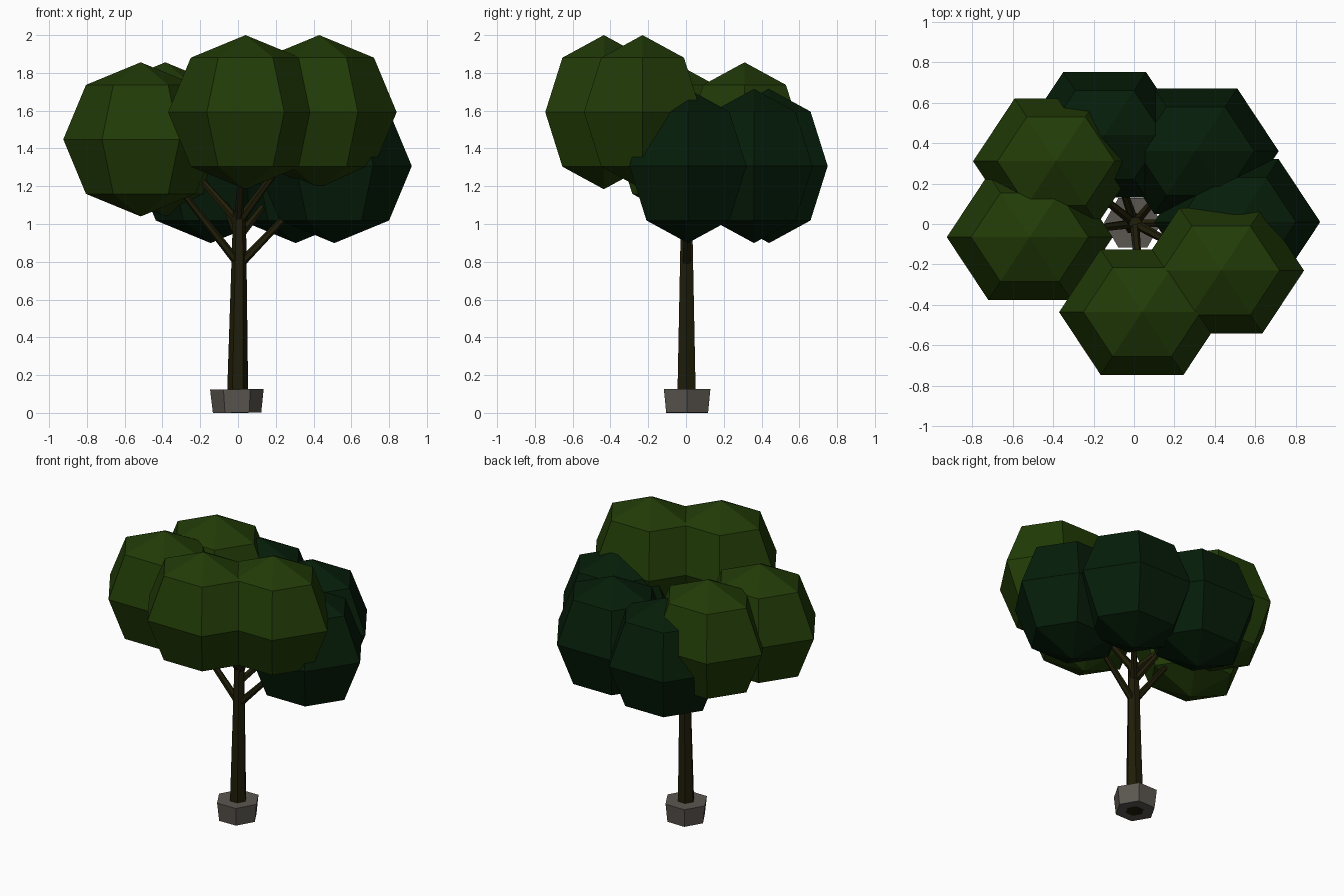
import bpy, bmesh, math
from mathutils import Vector, Matrix

if "Cube" in bpy.data.objects:
    bpy.data.objects.remove(bpy.data.objects["Cube"])


def material(name, rgb):
    m = bpy.data.materials.new(name)
    m.diffuse_color = (*rgb, 1)
    m.use_nodes = True
    m.node_tree.nodes["Principled BSDF"].inputs["Base Color"].default_value = m.diffuse_color
    return m


LIGHT = material("light leaf green", (0.0155, 0.044, 0.0022))
DARK = material("dark leaf green", (0.0018, 0.0125, 0.0028))
BARK = material("dark bark", (0.0145, 0.0125, 0.0025))
STONE = material("grey stone", (0.105, 0.094, 0.08))


def finish(bm, name, mat):
    bmesh.ops.recalc_face_normals(bm, faces=bm.faces[:])
    mesh = bpy.data.meshes.new(name)
    bm.to_mesh(mesh)
    bm.free()
    mesh.materials.append(mat)
    ob = bpy.data.objects.new(name, mesh)
    bpy.context.collection.objects.link(ob)
    return ob


def tapered(name, p0, p1, r0, r1, mat, sides=6):
    """Straight faceted limb from p0 to p1."""
    p0, p1 = Vector(p0), Vector(p1)
    axis = (p1 - p0).normalized()
    u = Vector((1, 0, 0))
    u = (u - axis * u.dot(axis)).normalized()
    v = axis.cross(u)
    bm = bmesh.new()
    rings = []
    for p, r in ((p0, r0), (p1, r1)):
        rings.append([bm.verts.new(p + r * (u * math.cos(a) + v * math.sin(a)))
                      for a in (math.tau * i / sides for i in range(sides))])
    for i in range(sides):
        j = (i + 1) % sides
        bm.faces.new((rings[0][i], rings[0][j], rings[1][j], rings[1][i]))
    bm.faces.new(rings[0])
    bm.faces.new(rings[1])
    return finish(bm, name, mat)


def foliage(name, centre, mat):
    """Low-poly leaf cluster: six segments, four bands, corners on the x axis."""
    bm = bmesh.new()
    bmesh.ops.create_uvsphere(bm, u_segments=6, v_segments=4, radius=1)
    bmesh.ops.rotate(bm, matrix=Matrix.Rotation(math.pi / 2, 3, 'Z'), verts=bm.verts)
    bmesh.ops.scale(bm, vec=(0.41, 0.358, 0.408), verts=bm.verts)
    bmesh.ops.translate(bm, vec=centre, verts=bm.verts)
    return finish(bm, name, mat)


# stone base and trunk
tapered("stone_base", (-0.005, 0.006, 0.001), (-0.006, 0.006, 0.125), 0.128, 0.142, STONE)
tapered("trunk", (-0.003, 0.003, 0), (0.008, 0.003, 1.06), 0.058, 0.034, BARK)

# leaf clusters: centre, colour, height where the branch leaves the trunk
clusters = [
    ((0.04, -0.435, 1.592), LIGHT, 1.02),
    ((0.43, -0.23, 1.592), LIGHT, 1.01),
    ((-0.515, -0.065, 1.448), LIGHT, 0.79),
    ((-0.385, 0.31, 1.448), LIGHT, 1.01),
    ((-0.145, 0.44, 1.307), DARK, 0.93),
    ((0.305, 0.36, 1.307), DARK, 0.93),
    ((0.51, 0.01, 1.307), DARK, 0.78),
]
for i, (c, mat, z) in enumerate(clusters, 1):
    foliage(f"leaf_cluster_{i}", c, mat)
    start = Vector((0.003, 0.003, z))
    end = start.lerp(Vector(c), 0.6)
    tapered(f"branch_{i}", start, end, 0.024, 0.016, BARK)
